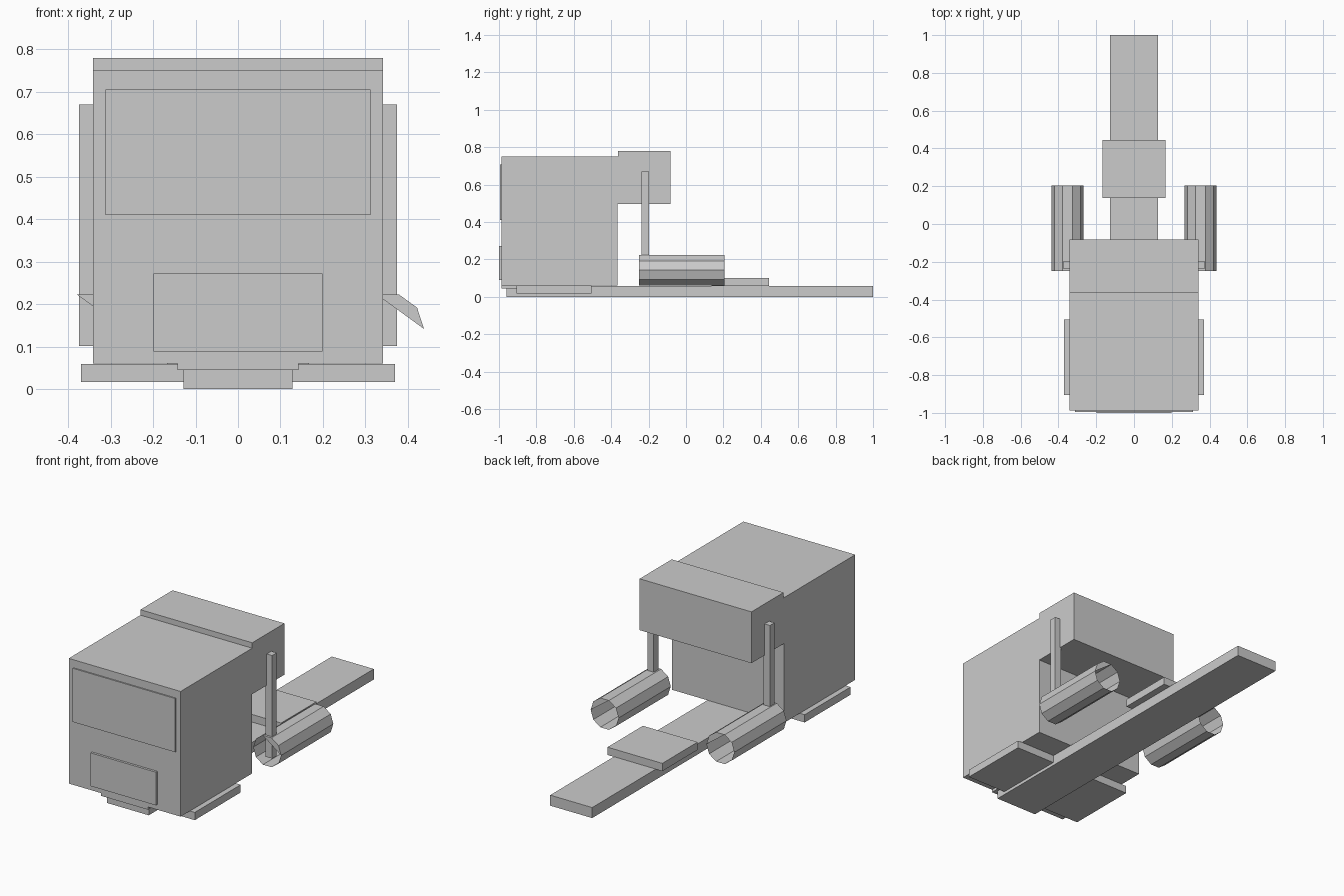
import bpy, bmesh, math

if "Cube" in bpy.data.objects:
    bpy.data.objects.remove(bpy.data.objects["Cube"])

grey = bpy.data.materials.new("plain_grey")
grey.diffuse_color = (0.6, 0.6, 0.6, 1)
grey.use_nodes = True
grey.node_tree.nodes["Principled BSDF"].inputs["Base Color"].default_value = grey.diffuse_color


def finish(name, bm, recalc=True):
    if recalc:
        bmesh.ops.recalc_face_normals(bm, faces=bm.faces)
    mesh = bpy.data.meshes.new(name)
    bm.to_mesh(mesh)
    bm.free()
    mesh.materials.append(grey)
    obj = bpy.data.objects.new(name, mesh)
    bpy.context.collection.objects.link(obj)
    return obj


def box(name, x, y, z):
    """Box from (min, max) ranges."""
    bm = bmesh.new()
    bmesh.ops.create_cube(bm, size=1)
    for v in bm.verts:
        v.co = [r[0] if c < 0 else r[1] for c, r in zip(v.co, (x, y, z))]
    return finish(name, bm)


def side_profile(name, points, half_width):
    """Extrude a (y, z) outline across x."""
    bm = bmesh.new()
    face = bm.faces.new([bm.verts.new((-half_width, y, z)) for y, z in points])
    ext = bmesh.ops.extrude_face_region(bm, geom=[face])["geom"]
    for v in ext:
        if isinstance(v, bmesh.types.BMVert):
            v.co.x = half_width
    return finish(name, bm)


def open_tube(name, cx, cz, radius, y0, y1, sides=10):
    """Ten-sided tube along y, open except for a four-point corner on each end."""
    bm = bmesh.new()
    rings = []
    for y in (y0, y1):
        rings.append([bm.verts.new((cx + radius * math.cos(math.tau * i / sides), y,
                                    cz + radius * math.sin(math.tau * i / sides)))
                      for i in range(sides)])
    front, back = rings
    for i in range(sides):
        j = (i + 1) % sides
        bm.faces.new((front[i], front[j], back[j], back[i])).normal_flip()
    bm.faces.new(front[:4])
    bm.faces.new(back[:4][::-1])
    return finish(name, bm)


# Cab with the raised rear overhang
side_profile("cab_body", [(-0.987, 0.06), (-0.987, 0.75), (-0.363, 0.75), (-0.363, 0.78),
                          (-0.083, 0.78), (-0.083, 0.497), (-0.366, 0.497), (-0.366, 0.06)], 0.341)

# Front plates
box("windscreen", (-0.312, 0.312), (-0.994, -0.986), (0.41, 0.706))
box("grille", (-0.199, 0.199), (-1.0, -0.986), (0.089, 0.272))
box("front_lip", (-0.143, 0.143), (-0.987, -0.9), (0.045, 0.062))

# Chassis, step plate and rear coupling plate
box("chassis", (-0.128, 0.128), (-0.96, 1.0), (0.0, 0.058))
box("step_plate", (-0.37, 0.37), (-0.905, -0.505), (0.017, 0.0595))
box("coupling_plate", (-0.167, 0.167), (0.137, 0.445), (0.057, 0.10))

# Side tanks and exhaust posts
for side, s in (("left", -1), ("right", 1)):
    open_tube(side + "_tank", s * 0.353, 0.142, 0.085, -0.25, 0.205)
    box(side + "_exhaust", sorted((s * 0.335, s * 0.374)), (-0.237, -0.197), (0.102, 0.67))
